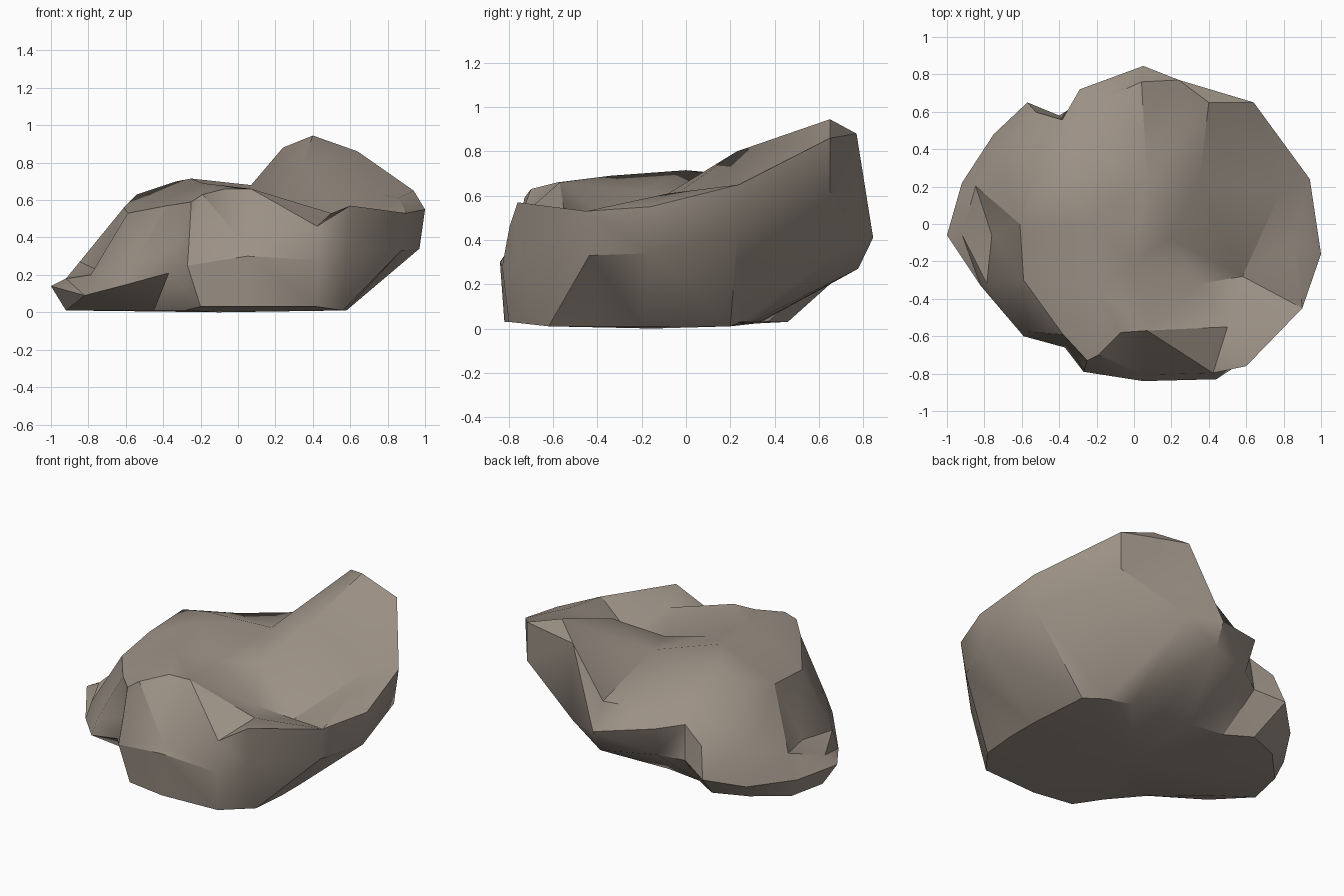
import bpy, bmesh, math
from mathutils import Vector
from mathutils.geometry import delaunay_2d_cdt

if "Cube" in bpy.data.objects:
    bpy.data.objects.remove(bpy.data.objects["Cube"])

# plan outline, counter-clockwise from the right: x, y, waist height, rim height
OUTLINE = [
    (1, -.16, .34, .55), (.94, .24, .43, .65), (.64, .65, .62, .86),
    (.24, .77, .40, .88), (.05, .845, .27, .41), (-.29, .72, .28, .47),
    (-.40, .58, .25, .46), (-.57, .65, .20, .38), (-.75, .48, .14, .34),
    (-.92, .22, .13, .27), (-1, -.06, .14, .18), (-.82, -.33, .09, .20),
    (-.59, -.60, .15, .25), (-.37, -.66, .21, .34), (-.27, -.79, .25, .42),
    (.05, -.84, .30, .35), (.44, -.83, .28, .46), (.60, -.76, .32, .57),
    (.90, -.45, .33, .53)]

# footprint, same order
FOOT = [(.58, -.20), (.55, .20), (.42, .25), (.27, .30), (.08, .33), (-.12, .34),
        (-.35, .37), (-.50, .46), (-.70, .38), (-.87, .20), (-.92, -.03),
        (-.72, -.17), (-.45, -.40), (-.28, -.60), (-.20, -.78), (.05, -.82),
        (.42, -.80), (.56, -.62), (.58, -.40)]

# flat shelf on the left of the dish
SHELF = [(-.61, 0, .56), (-.59, -.30, .53), (-.38, -.59, .57), (-.25, -.73, .59),
         (-.19, -.34, .69), (-.25, 0, .715), (-.33, .16, .70), (-.54, .23, .63)]

# front crest, dish floor, dish edge, back ridge and the low left lobe
DETAIL = [(-.19, -.70, .63), (-.07, -.58, .66), (.07, -.57, .66), (.50, -.55, .53),
          (0, -.20, .62), (.20, -.08, .61), (.35, -.32, .48), (.58, -.28, .44),
          (.07, .23, .68), (.35, .23, .80), (.78, .16, .63), (.86, -.08, .61),
          (.40, .65, .945), (.04, .76, .57), (-.20, .65, .54), (-.33, .45, .58),
          (-.76, -.06, .23), (-.70, .25, .39)]

stone = bpy.data.materials.new("grey brown stone")
stone.diffuse_color = (.335, .285, .238, 1)
stone.use_nodes = True
stone.node_tree.nodes["Principled BSDF"].inputs["Base Color"].default_value = stone.diffuse_color

bm = bmesh.new()
n = len(OUTLINE)


def ring(points):
    return [bm.verts.new(p) for p in points]


def bridge(low, high):
    for i in range(n):
        j = (i + 1) % n
        bm.faces.new((low[i], low[j], high[j], high[i]))


# sides: base, waist and rim loops
waist_pts, rim_pts = [], []
for i, (x, y, zw, zr) in enumerate(OUTLINE):
    if zr > .5:
        w, r = .97, 1
        if i in (2, 3):
            w = 1
    elif i in (4, 5):          # bulging back
        w, r = .92, 1
    elif 7 <= i <= 10:         # sloping lobe
        w, r = 1, .92
    else:
        w, r = 1, .96
    waist_pts.append((x * w, y * w, zw))
    rim_pts.append((x * r, y * r, zr))
base = ring([(x, y, .03 if y > .24 or y < -.7 else .01) for x, y in FOOT])
waist, rim = ring(waist_pts), ring(rim_pts)
bridge(base, waist)
bridge(waist, rim)

# underside
mid = bm.verts.new((-.1, -.15, 0))
for i in range(n):
    bm.faces.new((base[(i + 1) % n], base[i], mid))

# top: triangulated terrain bounded by the rim, with the shelf edge kept crisp
top = rim + ring(SHELF) + ring(DETAIL)
m = len(SHELF)
d = n + m
edges = [(i, (i + 1) % n) for i in range(n)]
edges += [(n + i, n + (i + 1) % m) for i in range(m)]
edges += [(d + i, d + i + 1) for i in (0, 1, 2, 8, 9, 10)]
flat = [Vector(v.co[:2]) for v in top]
_, _, faces, orig, _, _ = delaunay_2d_cdt(flat, edges, [], 1, 1e-5)
for f in faces:
    ids = [orig[k][0] for k in f if orig[k]]
    if len(set(ids)) == 3:
        bm.faces.new([top[k] for k in ids])

bmesh.ops.triangulate(bm, faces=[f for f in bm.faces if len(f.verts) > 3])
bmesh.ops.recalc_face_normals(bm, faces=bm.faces)
mesh = bpy.data.meshes.new("rock")
bm.to_mesh(mesh)
bm.free()
mesh.materials.append(stone)
rock = bpy.data.objects.new("rock", mesh)
bpy.context.collection.objects.link(rock)
bpy.context.view_layer.objects.active = rock
rock.select_set(True)
bpy.ops.object.shade_smooth_by_angle(angle=math.radians(36))
